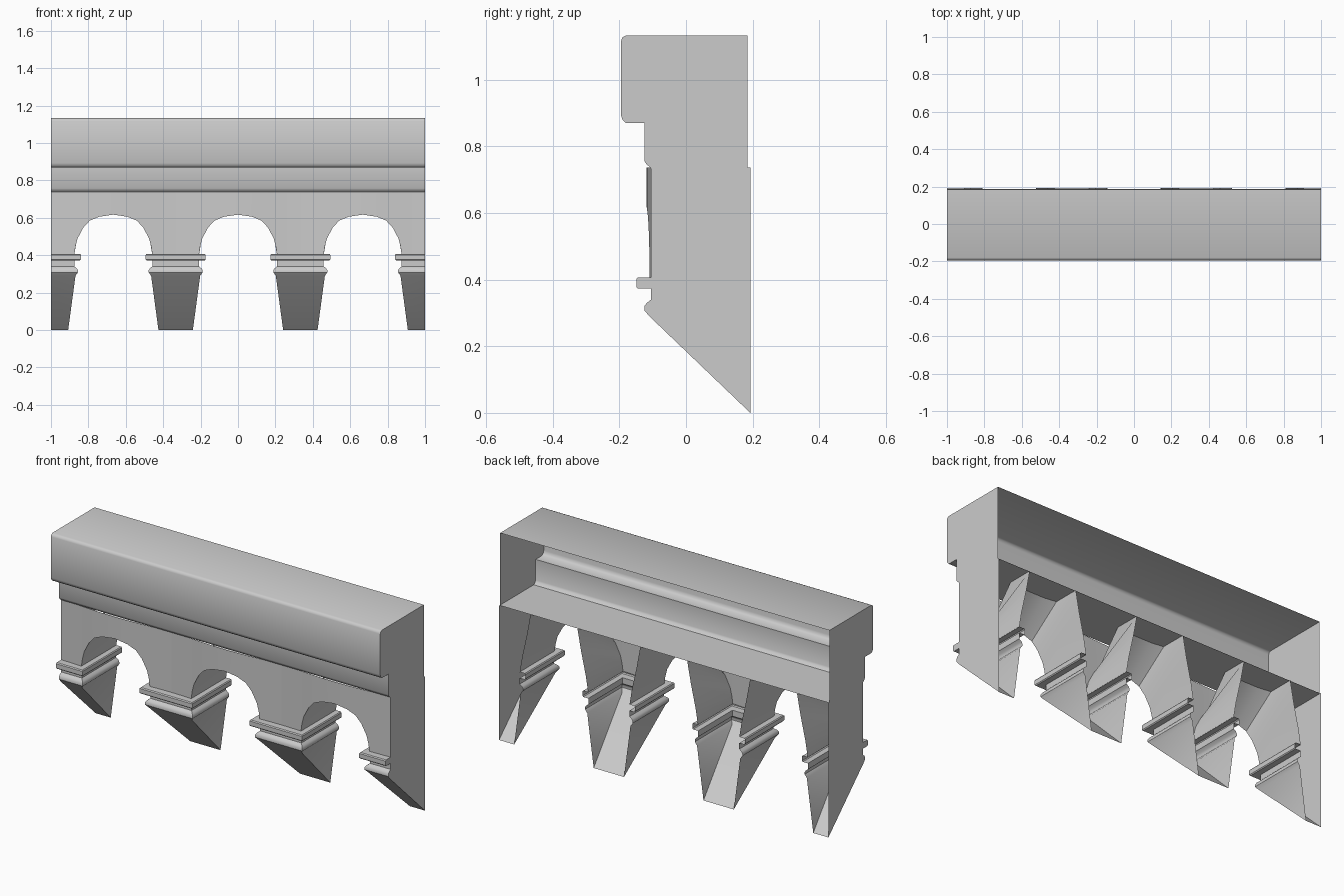
import bpy, bmesh, math

if "Cube" in bpy.data.objects:
    bpy.data.objects.remove(bpy.data.objects["Cube"])

BACK = 0.193          # rear plane of corbels and vaults
BAY = 2 / 3           # spacing of corbels
SPRING, FLOOR = 0.405, 0.737


def make(name, verts, faces, angle=35):
    bm = bmesh.new()
    vs = [bm.verts.new(v) for v in verts]
    for f in faces:
        bm.faces.new([vs[i] for i in f])
    bmesh.ops.remove_doubles(bm, verts=bm.verts, dist=0.0005)
    bmesh.ops.recalc_face_normals(bm, faces=bm.faces)
    me = bpy.data.meshes.new(name)
    bm.to_mesh(me)
    bm.free()
    ob = bpy.data.objects.new(name, me)
    bpy.context.collection.objects.link(ob)
    bpy.ops.object.select_all(action='DESELECT')
    ob.select_set(True)
    bpy.context.view_layer.objects.active = ob
    bpy.ops.object.shade_smooth_by_angle(angle=math.radians(angle))
    return ob


def loft(name, rows, angle=35):
    """Quad strip surface through rows of equal length."""
    n = len(rows[0])
    faces = [(r * n + i, r * n + i + 1, (r + 1) * n + i + 1, (r + 1) * n + i)
             for r in range(len(rows) - 1) for i in range(n - 1)]
    return make(name, [p for r in rows for p in r], faces, angle)


# Parapet shell: open at the back, with a floor slab edge at the bottom
parapet = [(0.184, 1.133), (-0.18, 1.133), (-0.190, 1.128), (-0.195, 1.117),
           (-0.195, 0.893), (-0.190, 0.879), (-0.18, 0.87), (-0.125, 0.87),
           (-0.125, 0.757), (-0.120, 0.748), (-0.108, FLOOR)]
loft("parapet_shell", [[(x, y, z) for y, z in parapet] for x in (-1, 1)], 50)
loft("parapet_floor", [[(x, -0.108, FLOOR), (x, 0.188, FLOOR)] for x in (-1, 1)])

# Corbel rows: half width, front y, z
corbel = [(0.125, -0.105, 0.407), (0.156, -0.144, 0.407), (0.160, -0.149, 0.402),
          (0.160, -0.149, 0.378), (0.156, -0.144, 0.373), (0.125, -0.105, 0.373),
          (0.125, -0.105, 0.340), (0.138, -0.118, 0.330), (0.144, -0.125, 0.320),
          (0.144, -0.125, 0.308), (0.131, -0.110, 0.290), (0.092, BACK, 0.0)]
for k, cx in enumerate((-1, -BAY / 2, BAY / 2, 1)):
    rows = []
    for w, y, z in corbel:
        a, b = max(cx - w, -1), min(cx + w, 1)
        row = [(a, y, z), (b, y, z)]
        if cx > -1:
            row.insert(0, (a, BACK, z))
        if cx < 1:
            row.append((b, BACK, z))
        rows.append(row)
    # last row collapses onto the tip edge, so faces are built with clean corners
    n = len(rows[0])
    verts = [p for r in rows[:-1] for p in r]
    m = len(rows) - 1
    faces = [(r * n + i, r * n + i + 1, (r + 1) * n + i + 1, (r + 1) * n + i)
             for r in range(m - 1) for i in range(n - 1)]
    tip, base = len(verts), (m - 1) * n
    f = 1 if cx > -1 else 0
    verts += [rows[-1][f], rows[-1][f + 1]]
    faces.append((base + f, base + f + 1, tip + 1, tip))
    if cx > -1:
        faces.append((base, base + 1, tip))
    if cx < 1:
        faces.append((base + n - 2, base + n - 1, tip + 1))
    make(f"corbel_{k}", verts, faces)

# Arch edge (offset from bay centre, z) and the matching rear/top edge of the vault
arch = [(0.208, SPRING), (0.202, 0.447), (0.191, 0.490), (0.160, 0.548),
        (0.126, 0.585), (0.075, 0.606), (0, 0.617)]
rear = [(0.208, BACK, SPRING), (0.194, BACK, 0.49), (0.165, BACK, 0.62),
        (0.143, BACK, FLOOR), (0.143, 0.05, FLOOR), (0.075, 0.04, FLOOR),
        (0, 0.04, FLOOR)]


def bulge(o):
    t = 1 - o / (BAY / 2)
    return -0.105 - 0.013 * t * t * (3 - 2 * t)


for k, cx in enumerate((-BAY, 0, BAY)):
    def both(pts):
        """Mirror a half outline about the bay centre."""
        return [(cx - o, y, z) for o, y, z in pts] + \
               [(cx + o, y, z) for o, y, z in pts[-2::-1]]
    front = [(o, bulge(o), z) for o, z in arch]
    lower = [(BAY / 2, bulge(BAY / 2), SPRING), (0.27, bulge(0.27), SPRING)] + front
    upper = [(o, y, FLOOR) for o, y, z in lower]
    loft(f"arch_front_{k}", [both(lower), both(upper)])
    loft(f"vault_{k}", [both(front), both(rear)], 40)

# Flat end walls follow the parapet and corbel outlines
outline = parapet + [(-0.105, FLOOR - 0.004)] + [(y, z) for w, y, z in corbel] \
    + [(BACK, FLOOR), (0.184, FLOOR)]
for side, x in (("left", -1), ("right", 1)):
    make("end_wall_" + side, [(x, y, z) for y, z in outline],
         [tuple(range(len(outline)))])
